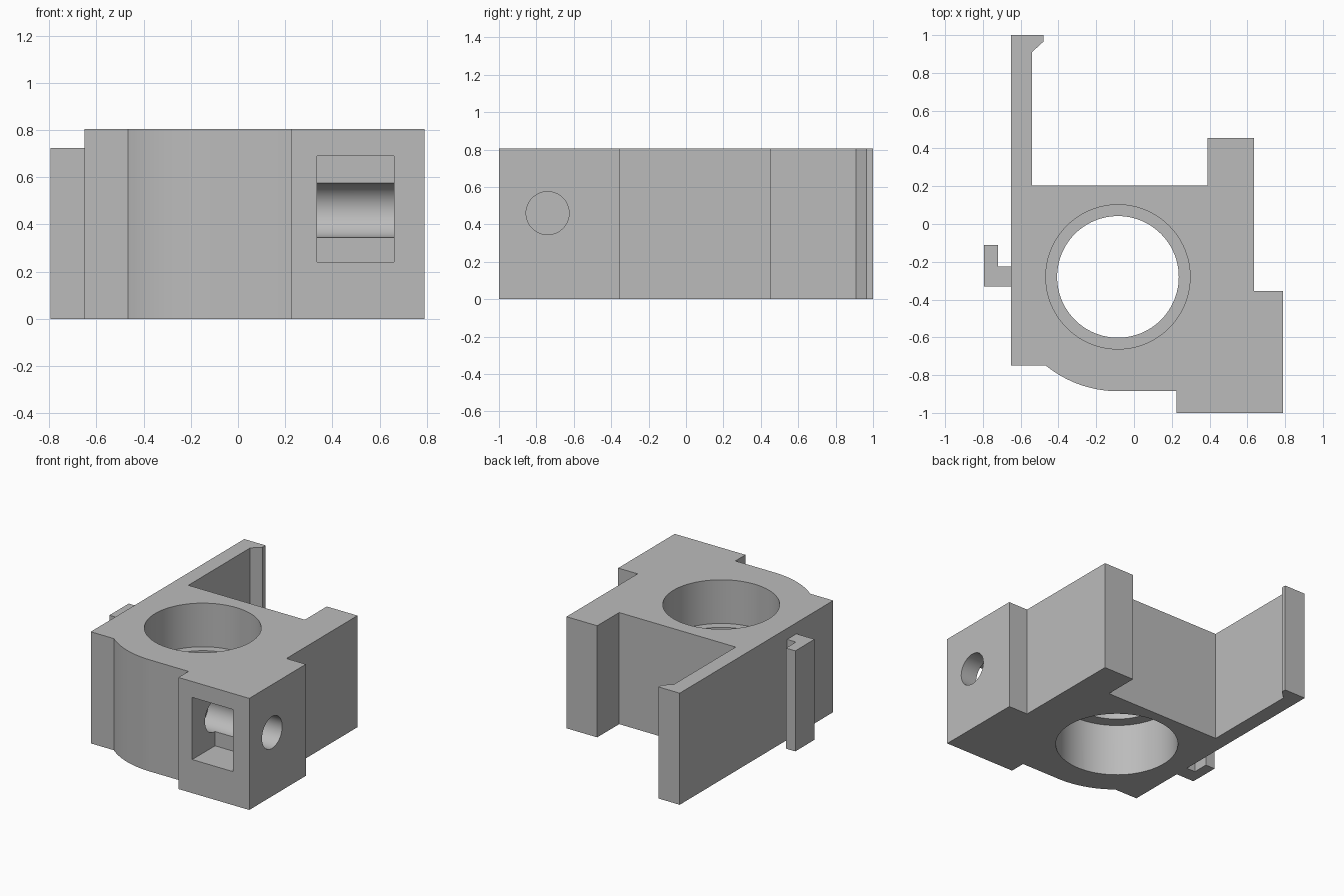
import bpy, bmesh, math
from mathutils import Matrix

cube = bpy.data.objects.get("Cube")
if cube:
    bpy.data.objects.remove(cube, do_unlink=True)

grey = bpy.data.materials.new("plain_grey")
grey.use_nodes = True
COLOUR = (0.5, 0.5, 0.5, 1)
grey.diffuse_color = COLOUR
grey.node_tree.nodes["Principled BSDF"].inputs["Base Color"].default_value = COLOUR


def prism(name, outline, low, high, turn=None):
    """Extrude a 2D outline; turn maps the local axes to world axes."""
    bm = bmesh.new()
    base = bm.faces.new([bm.verts.new((u, v, low)) for u, v in outline])
    new = bmesh.ops.extrude_face_region(bm, geom=[base])["geom"]
    top = [v for v in new if isinstance(v, bmesh.types.BMVert)]
    bmesh.ops.translate(bm, vec=(0, 0, high - low), verts=top)
    if turn:
        bm.transform(turn)
    bmesh.ops.recalc_face_normals(bm, faces=bm.faces)
    mesh = bpy.data.meshes.new(name)
    bm.to_mesh(mesh)
    bm.free()
    mesh.materials.append(grey)
    obj = bpy.data.objects.new(name, mesh)
    bpy.context.collection.objects.link(obj)
    return obj


def arc(cx, cy, r, start, end, steps):
    angles = [math.radians(start + (end - start) * i / steps) for i in range(steps + 1)]
    return [(cx + r * math.cos(a), cy + r * math.sin(a)) for a in angles]


def circle(cx, cy, r, sides=96):
    return arc(cx, cy, r, 0, 360, sides)[:-1]


def cut(target, cutter):
    mod = target.modifiers.new(cutter.name, "BOOLEAN")
    mod.operation = "DIFFERENCE"
    mod.solver = "EXACT"
    mod.object = cutter
    cutter.hide_render = True
    cutters.append(cutter)


cutters = []
BX, BY = -0.085, -0.28      # bore axis
SY, SZ = -0.74, 0.46        # screw axis
# Local (u, v, w) becomes world (y, z, x)
ALONG_X = Matrix(((0, 0, 1, 0), (1, 0, 0, 0), (0, 1, 0, 0), (0, 0, 0, 1)))

# Body with rounded front, screw block, rear stub and latch arm
outline = [(-0.65, -0.75)]
outline += arc(BX, BY, 0.605, 231, 270, 16)
outline += [(0.225, -0.885), (0.225, -1), (0.79, -1), (0.79, -0.355),
            (0.635, -0.355), (0.635, 0.455), (0.39, 0.455), (0.39, 0.205),
            (-0.54, 0.205), (-0.54, 0.91), (-0.48, 0.965), (-0.48, 1), (-0.65, 1)]
body = prism("body", outline, 0, 0.805)

# Stepped bore: upper seat, narrow lip, lower seat
cut(body, prism("bore_cutter", circle(BX, BY, 0.322), -0.1, 1))
cut(body, prism("upper_seat_cutter", circle(BX, BY, 0.382), 0.49, 1))
cut(body, prism("lower_seat_cutter", circle(BX, BY, 0.408), -0.1, 0.38))

# Hexagonal nut trap with a square mouth, and the screw hole
hexagon = circle(SY, SZ, 0.25, 6)
cut(body, prism("nut_cutter", hexagon, 0.335, 0.66, ALONG_X))
mouth = [(-1.1, 0.242), (SY, 0.242), (SY, 0.69), (-1.1, 0.69)]
cut(body, prism("mouth_cutter", mouth, 0.335, 0.66, ALONG_X))
cut(body, prism("screw_cutter", circle(SY, SZ, 0.115, 48), 0.2, 1, ALONG_X))

# Bake the cuts and drop the cutters
bpy.context.view_layer.update()
graph = bpy.context.evaluated_depsgraph_get()
baked = bpy.data.meshes.new_from_object(body.evaluated_get(graph))
body.modifiers.clear()
body.data = baked
for cutter in cutters:
    bpy.data.objects.remove(cutter, do_unlink=True)

# Small side hook
hook = prism("side_hook", [(-0.64, -0.33), (-0.64, -0.225), (-0.72, -0.225),
                           (-0.72, -0.11), (-0.795, -0.11), (-0.795, -0.33)], 0, 0.725)

for obj in (body, hook):
    obj.select_set(True)
bpy.context.view_layer.objects.active = body
bpy.ops.object.shade_smooth_by_angle(angle=math.radians(30))
